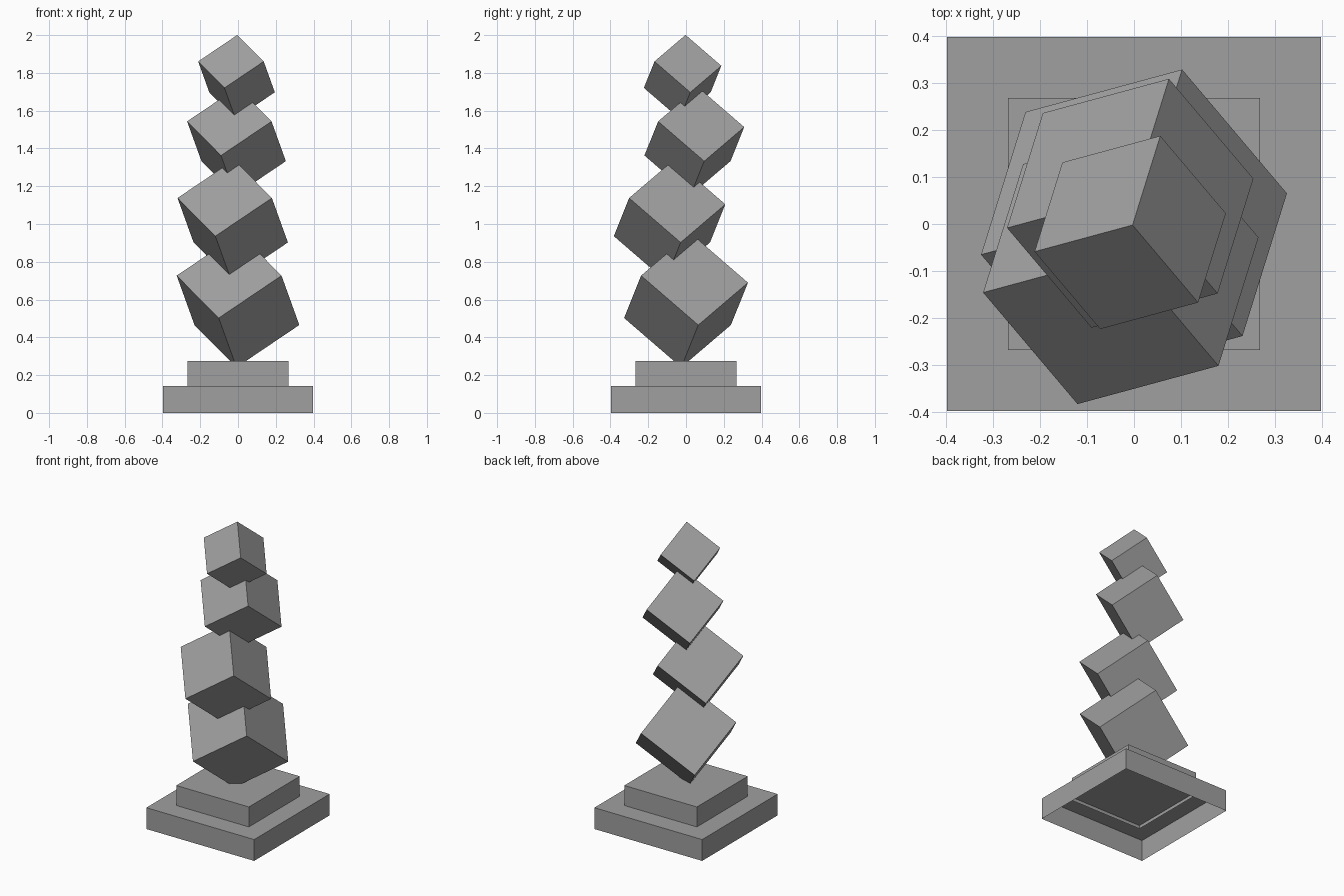
import bpy
import bmesh
from math import radians
from mathutils import Matrix, Euler

default = bpy.data.objects.get("Cube")
if default:
    bpy.data.objects.remove(default, do_unlink=True)

# One stone grey for everything
GREY = (0.35, 0.35, 0.35, 1.0)
stone = bpy.data.materials.new("stone_grey")
stone.use_nodes = True
stone.diffuse_color = GREY
stone.node_tree.nodes["Principled BSDF"].inputs["Base Color"].default_value = GREY


def add_box(name, size, location, rotation=(0, 0, 0), open_bottom=False):
    """Flat-faced box, optionally without its underside."""
    bm = bmesh.new()
    bmesh.ops.create_cube(bm, size=1, matrix=Matrix.Diagonal((*size, 1)))
    if open_bottom:
        under = [f for f in bm.faces if f.normal.z < -0.9]
        bmesh.ops.delete(bm, geom=under, context='FACES_ONLY')
    mesh = bpy.data.meshes.new(name)
    bm.to_mesh(mesh)
    bm.free()
    mesh.materials.append(stone)
    obj = bpy.data.objects.new(name, mesh)
    obj.location = location
    obj.rotation_euler = rotation
    bpy.context.collection.objects.link(obj)
    return obj


# Stepped hollow plinth: name, width, bottom, top
for name, width, low, high in (("plinth_lower_step", 0.794, 0.0, 0.142),
                               ("plinth_upper_step", 0.535, 0.12, 0.275)):
    add_box(name, (width, width, high - low), (0, 0, (low + high) / 2),
            open_bottom=True)

# Tower of cubes balanced on their corners, all tilted alike
tilt = Euler([radians(a) for a in (45, 39.5, 72.7)])
tower = (("bottom_cube", 0.411, (0, 0, 0.596)),
         ("lower_middle_cube", 0.37, (-0.028, -0.087, 1.02)),
         ("upper_middle_cube", 0.331, (-0.008, 0.044, 1.438)),
         ("top_cube", 0.257, (-0.008, -0.018, 1.779)))
for name, edge, centre in tower:
    add_box(name, (edge,) * 3, centre, tilt)
